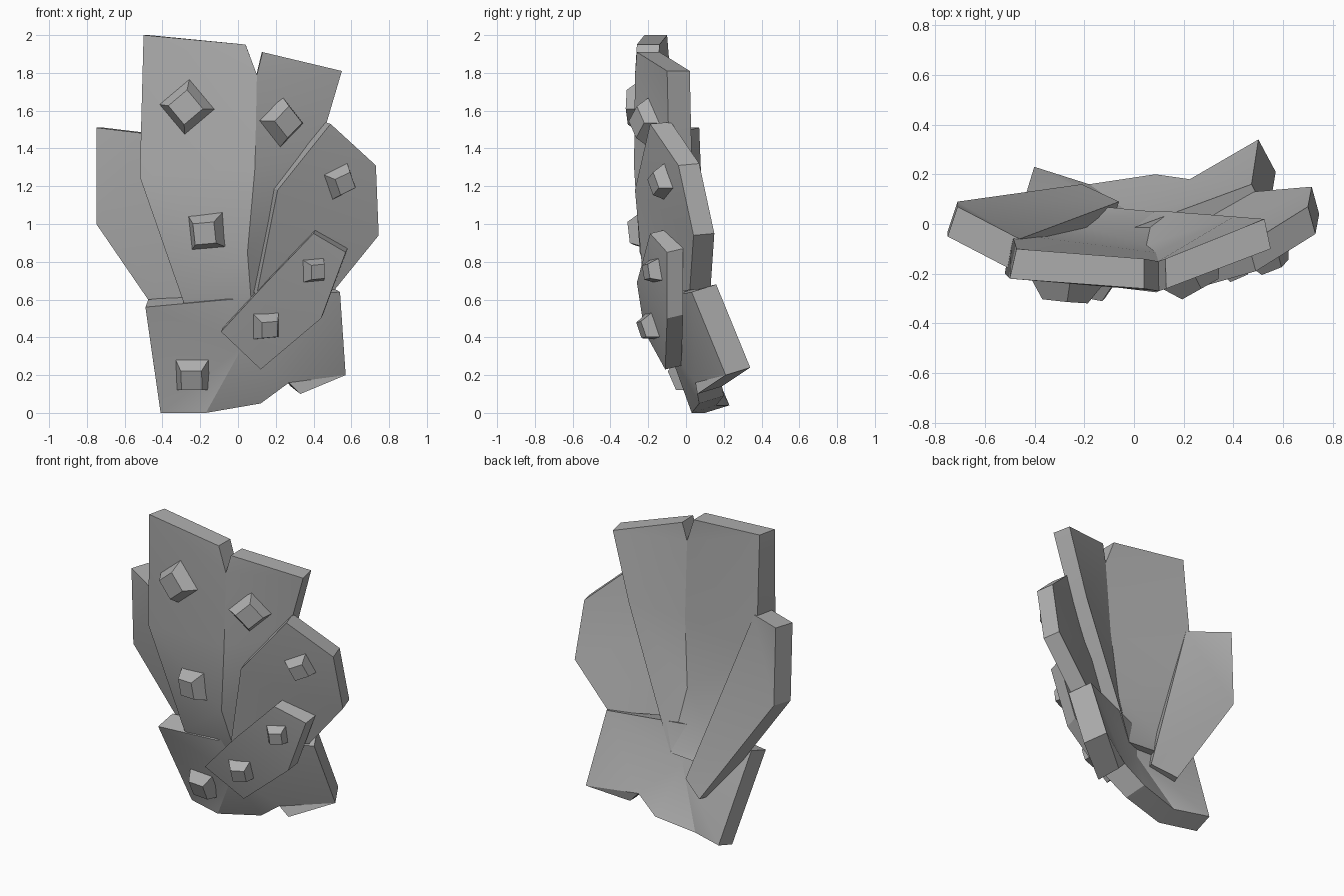
import bpy, bmesh, math
from mathutils import Vector, Matrix
from mathutils.bvhtree import BVHTree
from mathutils.geometry import delaunay_2d_cdt

if "Cube" in bpy.data.objects:
    bpy.data.objects.remove(bpy.data.objects["Cube"])

grey = bpy.data.materials.new("stone grey")
grey.diffuse_color = (0.43, 0.43, 0.43, 1)
grey.use_nodes = True
grey.node_tree.nodes["Principled BSDF"].inputs["Base Color"].default_value = grey.diffuse_color


def finish(bm, name):
    bmesh.ops.recalc_face_normals(bm, faces=bm.faces)
    me = bpy.data.meshes.new(name)
    bm.to_mesh(me)
    bm.free()
    ob = bpy.data.objects.new(name, me)
    bpy.context.collection.objects.link(ob)
    me.materials.append(grey)
    bpy.context.view_layer.objects.active = ob
    ob.select_set(True)
    bpy.ops.object.shade_smooth_by_angle(angle=math.radians(24))
    ob.select_set(False)
    return ob


def plate(name, outline, creases, offset, inner=(), shrink=(0, 1), foot=None):
    """Faceted slab: front skin bent along creases, shifted rear skin and a rim."""
    pts = [Vector(p) for p in (*outline, *inner)]
    n = len(outline)
    rim = [(i, (i + 1) % n) for i in range(n)]
    flat = [Vector((p.x, p.z)) for p in pts]
    _, _, tris, origin, _, _ = delaunay_2d_cdt(flat, rim + creases, [], 1, 1e-5)
    bm = bmesh.new()
    front = [bm.verts.new(p) for p in pts]
    rear = []
    for p in pts:
        q = p + Vector(foot[1] if foot and p.z < foot[0] else offset)
        q.x = shrink[0] + (q.x - shrink[0]) * shrink[1]
        rear.append(bm.verts.new(q))
    for t in tris:
        ids = [origin[v][0] for v in t]
        bm.faces.new([front[v] for v in ids])
        bm.faces.new([rear[v] for v in reversed(ids)])
    for i, j in rim:
        bm.faces.new((front[j], front[i], rear[i], rear[j]))
    return finish(bm, name)


def stud(name, base, x, z, side, turn):
    """Square tapered stud seated on a plate, square to its surface."""
    bm = bmesh.new()
    bm.from_mesh(base.data)
    hit, normal, _, _ = BVHTree.FromBMesh(bm).ray_cast(Vector((x, -2, z)), Vector((0, 1, 0)))
    bm.free()
    out = normal if normal.y < 0 else -normal
    right = Vector((0, 0, 1)).cross(out).normalized()
    frame = Matrix((right, out.cross(right), out)).transposed().to_4x4()
    h = side * .22 + .05
    r = side / math.sqrt(2)
    bm = bmesh.new()
    bmesh.ops.create_cone(bm, cap_ends=True, segments=4, radius1=r, radius2=r * .58, depth=h)
    bm.transform(Matrix.Translation(hit + out * (h / 2 - .02)) @ frame
                 @ Matrix.Rotation(math.radians(45 + turn), 4, 'Z'))
    finish(bm, name)


# tall notched plate with a central ridge, its foot sunk into the bottom plate
main = plate("main_plate",
             [(-.50, -.22, 2), (.04, -.26, 1.95), (.10, -.27, 1.79), (.13, -.26, 1.91),
              (.55, -.10, 1.81), (.42, -.09, 1.37), (.15, -.11, .65),
              (.08, -.11, .46), (-.25, -.08, .46), (-.29, -.15, .59), (-.52, -.20, 1.25)],
             [(2, 11), (11, 12), (12, 7)], (0, .12, 0),
             inner=[(.09, -.275, 1.3), (.05, -.245, .85)],
             shrink=(.05, .95), foot=(1.35, (0, .16, 0)))

# left plate tucked behind
plate("left_plate",
      [(-.75, -.05, 1.51), (-.50, -.18, 1.48), (-.10, -.03, .34),
       (-.25, .04, .27), (-.75, -.03, 1.0)],
      [(1, 4)], (.04, .12, 0))

# right plate
side_plate = plate("right_plate",
                   [(.49, -.19, 1.53), (.73, -.04, 1.31), (.745, .04, .94),
                    (.51, .02, .65), (.10, -.22, .63), (.21, -.27, 1.18)],
                   [(2, 5)], (-.03, .11, .01))

# bottom curved plate
bottom = plate("bottom_plate",
               [(-.49, -.14, .56), (-.05, -.17, .60), (.54, .03, .64), (.57, .21, .20),
                (.33, .06, .10), (.27, .05, .16), (.12, .07, .05), (-.17, .03, 0),
                (-.41, .10, 0)],
               [(1, 9), (9, 7)], (0, .13, .04),
               inner=[(.03, -.10, .36)], shrink=(-.3, .92))

# diagonal plate
diagonal = plate("diagonal_plate",
                 [(.40, -.19, .95), (.57, -.10, .85), (.44, -.10, .50),
                  (.12, -.11, .23), (-.09, -.22, .43), (.15, -.26, .69)],
                 [(5, 2)], (.01, .085, .02))

# studs
stud("upper_left_stud", main, -.27, 1.62, .225, 40)
stud("upper_right_stud", main, .23, 1.54, .205, 42)
stud("middle_stud", main, -.165, .96, .195, 5)
stud("right_stud", side_plate, .54, 1.225, .16, 25)
stud("diagonal_upper_stud", diagonal, .40, .755, .132, 5)
stud("diagonal_lower_stud", diagonal, .15, .46, .15, 5)
stud("bottom_stud", bottom, -.24, .20, .19, 0)
